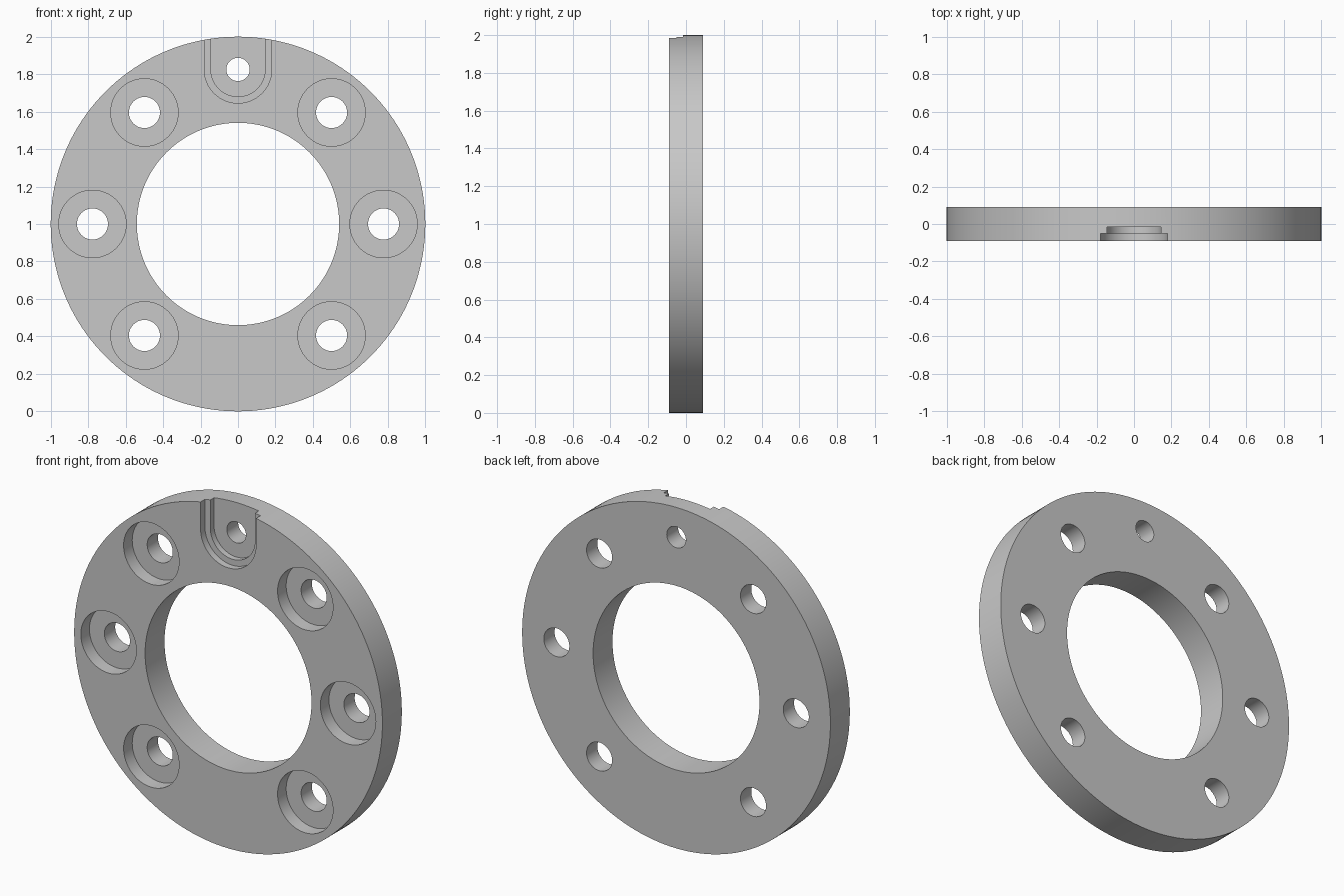
import bpy, bmesh, math

if "Cube" in bpy.data.objects:
    bpy.data.objects.remove(bpy.data.objects["Cube"])

T = 0.09           # half thickness of the ring
CZ = 1.0           # height of the ring centre

grey = bpy.data.materials.new("plain grey")
grey.diffuse_color = (0.58, 0.58, 0.58, 1)
grey.use_nodes = True
grey.node_tree.nodes["Principled BSDF"].inputs["Base Color"].default_value = grey.diffuse_color


def prism(name, pts, y0, y1):
    """Extrude an x-z outline along y."""
    bm = bmesh.new()
    face = bm.faces.new([bm.verts.new((x, y0, z)) for x, z in pts])
    ext = bmesh.ops.extrude_face_region(bm, geom=[face])
    verts = [v for v in ext["geom"] if isinstance(v, bmesh.types.BMVert)]
    bmesh.ops.translate(bm, verts=verts, vec=(0, y1 - y0, 0))
    bmesh.ops.recalc_face_normals(bm, faces=bm.faces)
    me = bpy.data.meshes.new(name)
    bm.to_mesh(me)
    bm.free()
    me.materials.append(grey)
    ob = bpy.data.objects.new(name, me)
    bpy.context.collection.objects.link(ob)
    return ob


def circle(cx, cz, r, n=64):
    return [(cx + r * math.cos(2 * math.pi * i / n),
             cz + r * math.sin(2 * math.pi * i / n)) for i in range(n)]


def u_shape(cx, cz, r, top, n=32):
    """Half circle below, straight sides running up to the top."""
    arc = [(cx + r * math.cos(math.pi + math.pi * i / n),
            cz + r * math.sin(math.pi + math.pi * i / n)) for i in range(n + 1)]
    return arc + [(cx + r, top), (cx - r, top)]


def cut(target, name, pts, y0, y1):
    cutter = prism(name, pts, y0, y1)
    mod = target.modifiers.new(name, 'BOOLEAN')
    mod.operation = 'DIFFERENCE'
    mod.solver = 'EXACT'
    mod.object = cutter
    bpy.context.view_layer.objects.active = target
    bpy.ops.object.modifier_apply(modifier=mod.name)
    bpy.data.objects.remove(cutter)


# Flange disc with its central bore
flange = prism("flange_ring", circle(0, CZ, 1.0, 160), -T, T)
cut(flange, "bore", circle(0, CZ, 0.54, 128), -0.3, 0.3)

# Six counterbored bolt holes
for deg in (0, 50, 130, 180, 230, 310):
    a = math.radians(deg)
    x, z = 0.777 * math.cos(a), CZ + 0.777 * math.sin(a)
    cut(flange, "counterbore", circle(x, z, 0.18), -0.3, -0.01)
    cut(flange, "bolt_hole", circle(x, z, 0.083), -0.3, 0.3)

# Stepped slot open at the top rim, with a small through hole
cut(flange, "slot_wide", u_shape(0, 1.825, 0.18, 2.3), -0.3, -0.05)
cut(flange, "slot_narrow", u_shape(0, 1.825, 0.145, 2.3), -0.3, -0.015)
cut(flange, "pin_hole", circle(0, 1.825, 0.062), -0.3, 0.3)

# Smooth round walls, crisp edges
bpy.ops.object.select_all(action='DESELECT')
flange.select_set(True)
bpy.context.view_layer.objects.active = flange
bpy.ops.object.shade_smooth_by_angle(angle=math.radians(30))
